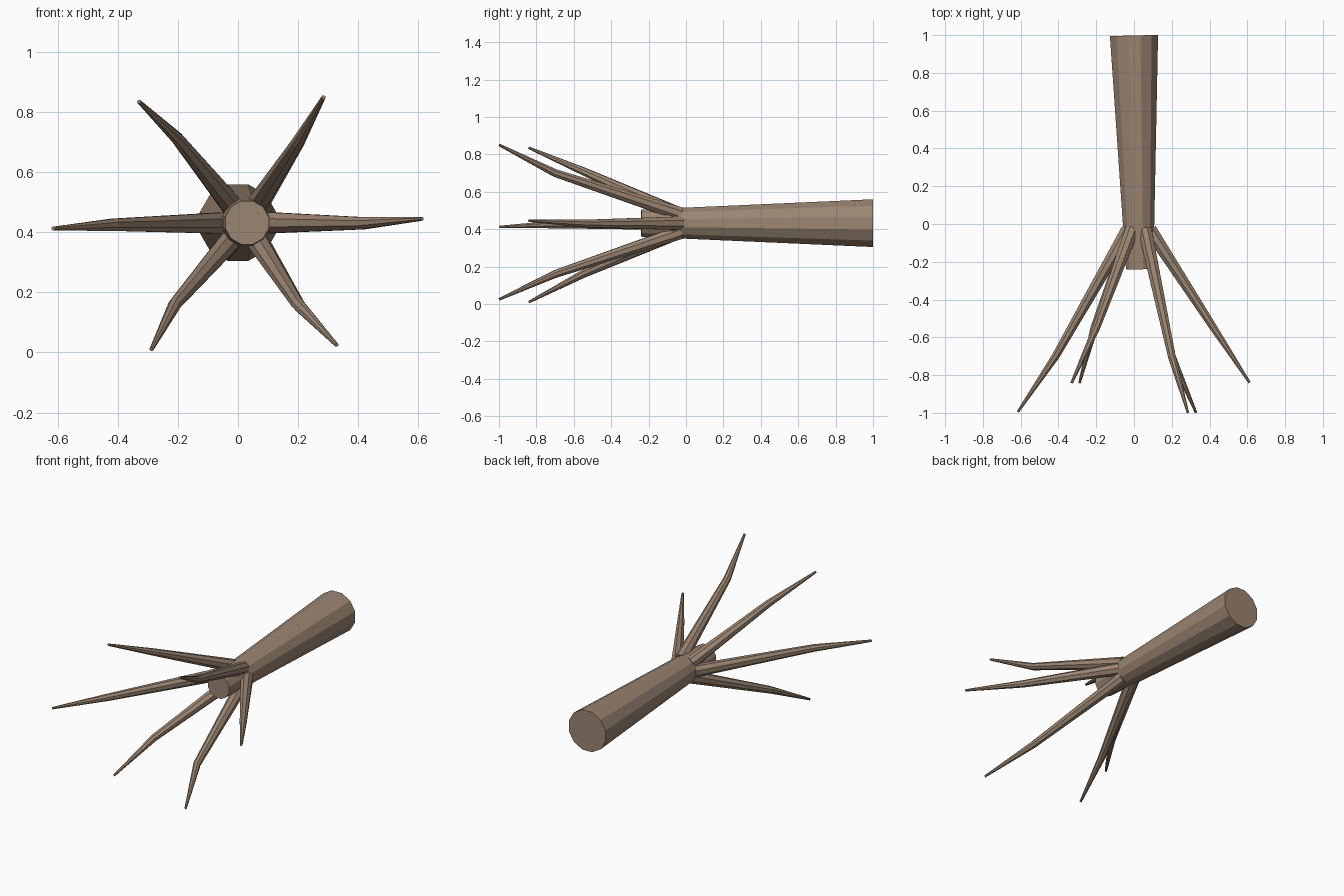
import bpy
import bmesh
from math import cos, sin, tau
from mathutils import Vector

cube = bpy.data.objects.get("Cube")
if cube:
    bpy.data.objects.remove(cube, do_unlink=True)

# Single bark colour
bark = bpy.data.materials.new("tan bark")
bark.use_nodes = True
colour = (0.33, 0.235, 0.168, 1)
bark.diffuse_color = colour
bark.node_tree.nodes["Principled BSDF"].inputs["Base Color"].default_value = colour


def tapered_limb(name, points, radii, sides):
    """Closed, flat-faced tube through the points, rings square to the path."""
    points = [Vector(p) for p in points]
    bm = bmesh.new()
    rings = []
    for i, (p, r) in enumerate(zip(points, radii)):
        before = points[max(i - 1, 0)]
        after = points[min(i + 1, len(points) - 1)]
        turn = (after - before).to_track_quat('Z', 'Y')
        ring = []
        for k in range(sides):
            a = tau * (k + 0.5) / sides
            ring.append(bm.verts.new(p + turn @ Vector((r * cos(a), r * sin(a), 0))))
        rings.append(ring)
    for low, high in zip(rings, rings[1:]):
        for k in range(sides):
            n = (k + 1) % sides
            bm.faces.new((low[k], low[n], high[n], high[k]))
    bm.faces.new(rings[0][::-1])
    bm.faces.new(rings[-1])
    bmesh.ops.recalc_face_normals(bm, faces=bm.faces)
    mesh = bpy.data.meshes.new(name)
    bm.to_mesh(mesh)
    bm.free()
    mesh.materials.append(bark)
    obj = bpy.data.objects.new(name, mesh)
    bpy.context.collection.objects.link(obj)
    return obj


# Trunk lying along y, thick end at the back
tapered_limb("trunk", [(0, 0.998, 0.432), (0.03, -0.24, 0.432)], [0.132, 0.075], 12)

# Six bent branches fanning forward: middle bend and tip of each
branches = {
    "upper_right_branch": ((-0.20, -0.55, 0.71), (-0.33, -0.84, 0.835)),
    "upper_left_branch": ((0.20, -0.70, 0.70), (0.285, -0.998, 0.85)),
    "left_branch": ((0.415, -0.54, 0.43), (0.612, -0.84, 0.445)),
    "lower_left_branch": ((0.20, -0.70, 0.16), (0.328, -0.998, 0.025)),
    "lower_right_branch": ((-0.21, -0.55, 0.16), (-0.288, -0.84, 0.01)),
    "right_branch": ((-0.415, -0.70, 0.425), (-0.615, -0.995, 0.412)),
}
for name, (bend, tip) in branches.items():
    # Root sits just inside the trunk surface, towards the bend
    out = Vector((bend[0] - 0.026, 0, bend[2] - 0.432)).normalized()
    root = Vector((0.026, -0.03, 0.432)) + out * 0.058
    tapered_limb(name, [root, bend, tip], [0.039, 0.022, 0.007], 8)
